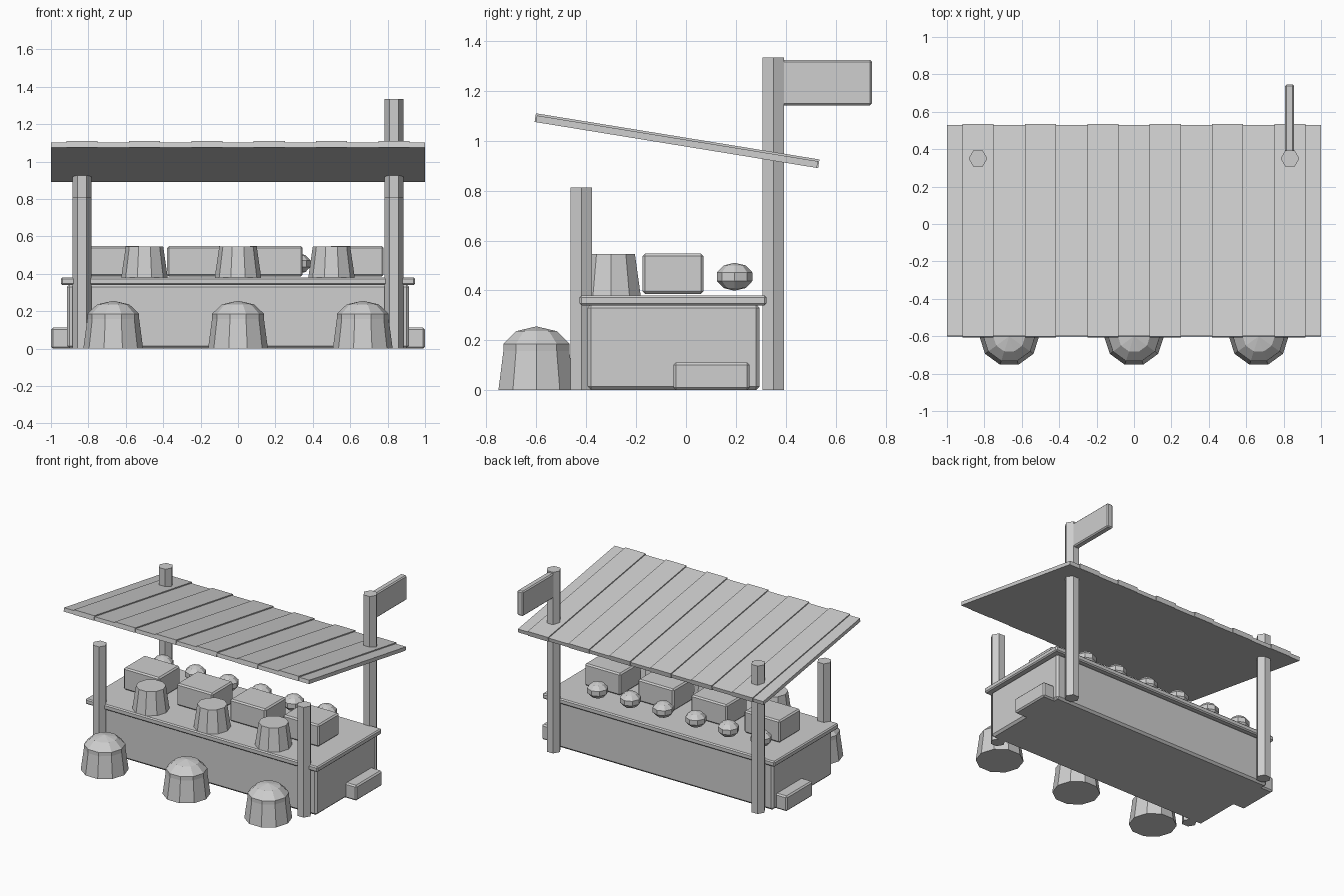
import bpy, bmesh, math
from mathutils import Matrix

if "Cube" in bpy.data.objects:
    bpy.data.objects.remove(bpy.data.objects["Cube"])

grey = bpy.data.materials.new("plain_grey")
grey.diffuse_color = (0.62, 0.62, 0.62, 1)
grey.use_nodes = True
grey.node_tree.nodes["Principled BSDF"].inputs["Base Color"].default_value = grey.diffuse_color


def finish(name, bm):
    bmesh.ops.recalc_face_normals(bm, faces=bm.faces)
    me = bpy.data.meshes.new(name)
    bm.to_mesh(me)
    bm.free()
    me.materials.append(grey)
    ob = bpy.data.objects.new(name, me)
    bpy.context.collection.objects.link(ob)
    return ob


def box(name, x, y, z, bevel=0.0):
    """Box from (min, max) ranges, with optional chamfered edges."""
    bm = bmesh.new()
    bmesh.ops.create_cube(bm, size=1)
    for v in bm.verts:
        v.co = [r[0] + (c + 0.5) * (r[1] - r[0]) for c, r in zip(v.co, (x, y, z))]
    if bevel:
        bmesh.ops.bevel(bm, geom=bm.edges[:], offset=bevel, segments=1,
                        profile=0.5, affect='EDGES')
    return finish(name, bm)


def turned(name, loc, profile, n):
    """Faceted solid of revolution from (radius, height) points."""
    bm = bmesh.new()
    rings = []
    for r, z in profile:
        rings.append([bm.verts.new((loc[0] + r * math.cos(math.tau * i / n),
                                    loc[1] + r * math.sin(math.tau * i / n),
                                    loc[2] + z)) for i in range(n)])
    for a, b in zip(rings, rings[1:]):
        for i in range(n):
            j = (i + 1) % n
            bm.faces.new((a[i], a[j], b[j], b[i]))
    if profile[0][0] > 0:
        bm.faces.new(rings[0][::-1])
    if profile[-1][0] > 0:
        bm.faces.new(rings[-1])
    bmesh.ops.remove_doubles(bm, verts=bm.verts[:], dist=1e-5)
    return finish(name, bm)


def ball(name, loc, r, rz, n):
    lats = [math.radians(a) for a in (-54, -18, 18, 54)]
    prof = [(0, -rz)] + [(r * math.cos(a), rz * math.sin(a)) for a in lats] + [(0, rz)]
    return turned(name, loc, prof, n)


# counter
box("counter_body", (-0.915, 0.915), (-0.395, 0.295), (0, 0.345), 0.015)
box("counter_top", (-0.947, 0.947), (-0.427, 0.323), (0.34, 0.38), 0.008)
box("side_step_left", (-1.0, -0.85), (-0.05, 0.255), (0, 0.112), 0.01)
box("side_step_right", (0.85, 1.0), (-0.05, 0.255), (0, 0.112), 0.01)

# hexagonal posts
for name, x, y, h in (("front_post_left", -0.834, -0.42, 0.812),
                      ("front_post_right", 0.834, -0.42, 0.812),
                      ("back_post_left", -0.834, 0.35, 1.09),
                      ("back_post_right", 0.834, 0.35, 1.335)):
    turned(name, (x, y, 0), [(0.05, 0), (0.05, h)], 6)

# sign board on the tall post
box("sign_board", (0.808, 0.856), (0.36, 0.746), (1.142, 1.325), 0.008)

# sloping roof with raised strips
tilt = Matrix.Translation((0, -0.036, 1.0)) @ Matrix.Rotation(math.radians(-9.25), 4, 'X')
roof = [box("roof_slab", (-1, 1), (-0.571, 0.571), (-0.017, 0.010))]
for i in range(6):
    x = -0.8333 + i / 3
    roof.append(box(f"roof_strip_{i + 1}", (x - 0.0833, x + 0.0833),
                    (-0.576, 0.576), (-0.0165, 0.018)))
for ob in roof:
    ob.data.transform(tilt)

# floor barrels with domed fillings, and pots on the counter
for i in (-1, 0, 1):
    turned(f"barrel_{i + 2}", (i * 0.667, -0.6, 0), [(0.16, 0), (0.135, 0.187)], 10)
    ball(f"barrel_filling_{i + 2}", (i * 0.667, -0.6, 0.155), 0.146, 0.101, 10)
    turned(f"pot_{i + 2}", (i * 0.5, -0.3, 0.375), [(0.125, 0), (0.1, 0.172)], 10)

# crates
for i in range(4):
    x = -0.667 + i * 0.4333
    box(f"crate_{i + 1}", (x - 0.146, x + 0.146), (-0.174, 0.07), (0.386, 0.548), 0.01)

# round goods at the back
for i in range(6):
    ball(f"round_good_{i + 1}", (-0.75 + i * 0.2667, 0.195, 0.455), 0.075, 0.056, 8)
